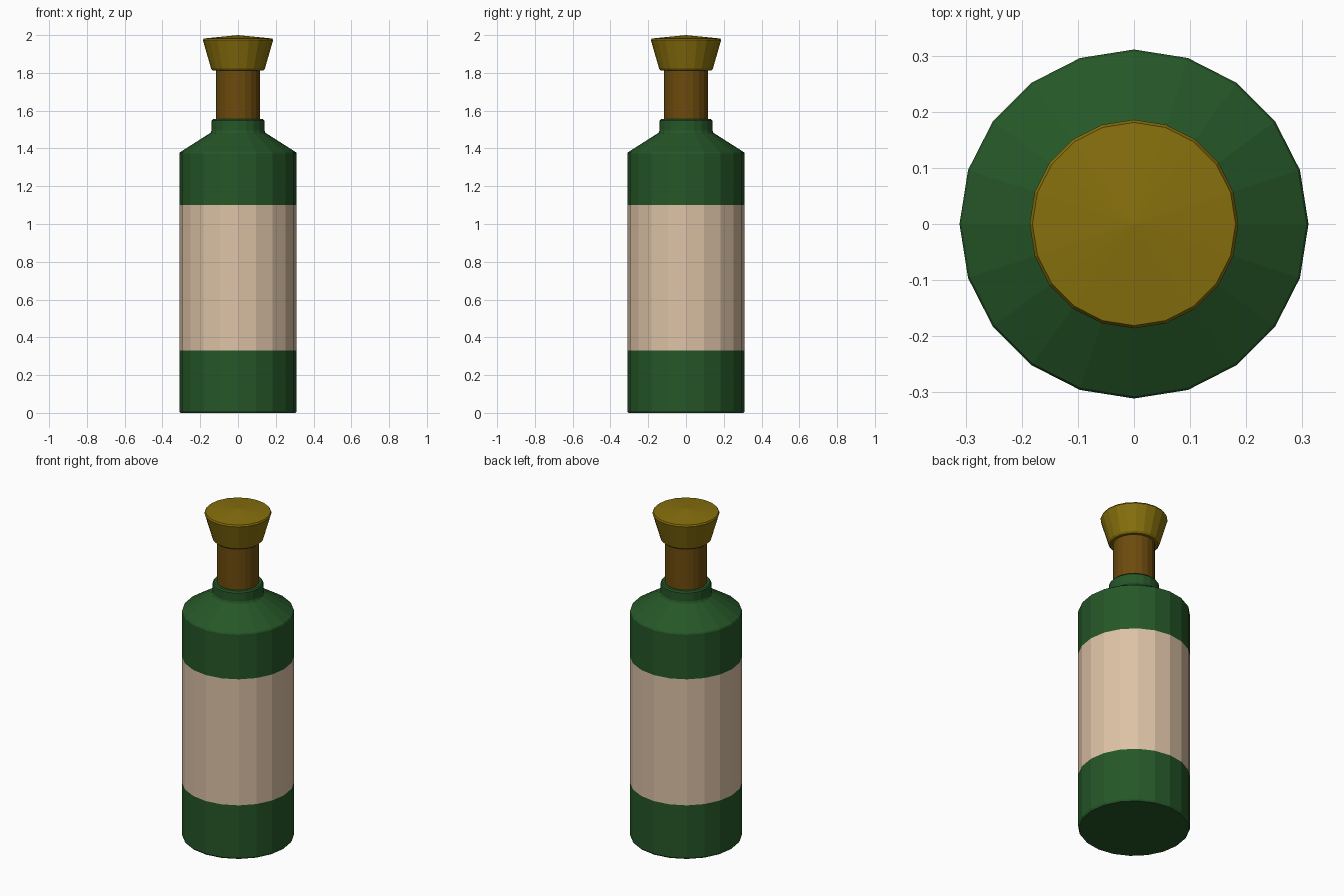
import bpy, bmesh, math

if "Cube" in bpy.data.objects:
    bpy.data.objects.remove(bpy.data.objects["Cube"])

SIDES = 20


def material(name, rgb):
    m = bpy.data.materials.new(name)
    m.diffuse_color = (*rgb, 1)
    m.use_nodes = True
    m.node_tree.nodes["Principled BSDF"].inputs["Base Color"].default_value = m.diffuse_color
    return m


def lathe(name, profile, mats, bands=None):
    """Spin an (r, z) profile around z; bands maps profile segment -> material slot."""
    bm = bmesh.new()
    rings = []
    for r, z in profile:
        if r == 0:
            rings.append([bm.verts.new((0, 0, z))] * SIDES)
        else:
            rings.append([bm.verts.new((r * math.cos(2 * math.pi * i / SIDES),
                                        r * math.sin(2 * math.pi * i / SIDES), z))
                          for i in range(SIDES)])
    for k, (a, b) in enumerate(zip(rings, rings[1:])):
        for i in range(SIDES):
            j = (i + 1) % SIDES
            corners = list(dict.fromkeys((a[i], a[j], b[j], b[i])))
            bm.faces.new(corners).material_index = (bands or {}).get(k, 0)
    bmesh.ops.recalc_face_normals(bm, faces=bm.faces)
    mesh = bpy.data.meshes.new(name)
    bm.to_mesh(mesh)
    bm.free()
    for m in mats:
        mesh.materials.append(m)
    obj = bpy.data.objects.new(name, mesh)
    bpy.context.collection.objects.link(obj)
    return obj


green = material("green_glass", (0.019, 0.095, 0.021))
paper = material("label_paper", (0.72, 0.54, 0.38))
cork = material("cork", (0.15, 0.07, 0.004))
gold = material("gold", (0.24, 0.16, 0.004))

# Glass bottle, with the label as a flush band around the body
lathe("bottle", [(0, 0), (0.305, 0), (0.311, 0.01), (0.311, 0.33), (0.311, 1.10),
                 (0.311, 1.372), (0.307, 1.38), (0.145, 1.483), (0.14, 1.495),
                 (0.14, 1.547), (0.133, 1.555), (0, 1.555)],
      [green, paper], {3: 1})

# Cork shaft in the neck
lathe("cork_shaft", [(0, 1.50), (0.117, 1.50), (0.117, 1.83), (0, 1.83)], [cork])

# Flared stopper with a slightly domed top
lathe("stopper", [(0, 1.812), (0.133, 1.812), (0.142, 1.822), (0.186, 1.973),
                  (0.181, 1.982), (0, 2.0)], [gold])
